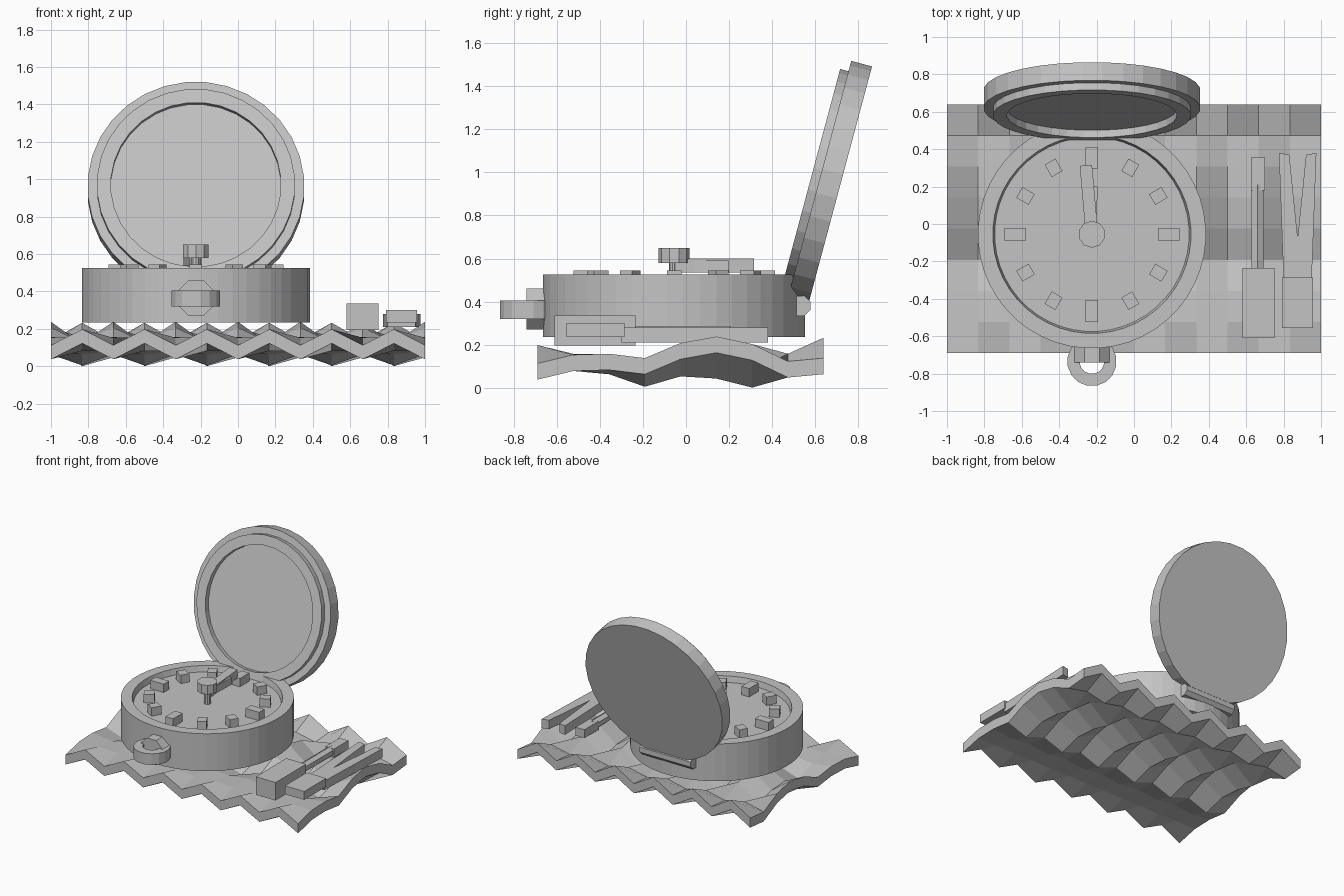
import bpy, bmesh
from math import cos, sin, pi, radians
from mathutils import Matrix, Vector

cube = bpy.data.objects.get("Cube")
if cube:
    bpy.data.objects.remove(cube, do_unlink=True)

GREY = (0.55, 0.55, 0.55, 1)
grey = bpy.data.materials.new("plain_grey")
grey.use_nodes = True
grey.diffuse_color = GREY
next(n for n in grey.node_tree.nodes if n.type == 'BSDF_PRINCIPLED').inputs["Base Color"].default_value = GREY


def finish(name, bm, matrix=None):
    if matrix:
        bm.transform(matrix)
    bmesh.ops.recalc_face_normals(bm, faces=bm.faces[:])
    mesh = bpy.data.meshes.new(name)
    bm.to_mesh(mesh)
    bm.free()
    mesh.materials.append(grey)
    obj = bpy.data.objects.new(name, mesh)
    bpy.context.collection.objects.link(obj)


def box(name, low, high, matrix=None):
    bm = bmesh.new()
    bmesh.ops.create_cube(bm, size=1)
    low, high = Vector(low), Vector(high)
    scale = Matrix.Diagonal(high - low)
    for v in bm.verts:
        v.co = (low + high) / 2 + scale @ v.co
    finish(name, bm, matrix)


def lathe(name, profile, sides, matrix, closed=False):
    """Turn (radius, height) points around z; open profiles get end caps."""
    bm = bmesh.new()
    rings = [[bm.verts.new((r * cos(2 * pi * (k + 0.5) / sides),
                            r * sin(2 * pi * (k + 0.5) / sides), z))
              for k in range(sides)] for r, z in profile]
    pairs = list(zip(rings, rings[1:]))
    if closed:
        pairs.append((rings[-1], rings[0]))
    else:
        bm.faces.new(rings[0])
        bm.faces.new(rings[-1])
    for a, b in pairs:
        for k in range(sides):
            n = (k + 1) % sides
            bm.faces.new((a[k], a[n], b[n], b[k]))
    finish(name, bm, matrix)


def prism(name, outline, bottom, top):
    bm = bmesh.new()
    lower, upper = ([bm.verts.new((x, y, z)) for x, y in outline] for z in (bottom, top))
    bm.faces.new(lower)
    bm.faces.new(upper)
    for k in range(len(outline)):
        bm.faces.new((lower[k - 1], lower[k], upper[k], upper[k - 1]))
    finish(name, bm)


# Rumpled cloth: alternating ridges along x, each with its own wave along y
COLS, ROWS, THICK = 12, 8, 0.075
even_wave = [-.045, -.005, 0, -.02, .05, .08, .045, -.035, -.02]
odd_wave = [.04, 0, -.02, -.078, -.03, -.04, -.082, 0, .075]
bm = bmesh.new()
layers = []
for lift in (-THICK / 2, THICK / 2):
    layers.append([[bm.verts.new((-1 + 2 * i / COLS, -0.69 + 1.33 * j / ROWS,
                                  0.12 + lift + (odd_wave if i % 2 else even_wave)[j]))
                    for j in range(ROWS + 1)] for i in range(COLS + 1)])
for g in layers:
    for i in range(COLS):
        for j in range(ROWS):
            bm.faces.new((g[i][j], g[i + 1][j], g[i + 1][j + 1], g[i][j + 1]))
low, high = layers
for i in range(COLS):
    for j in (0, ROWS):
        bm.faces.new((low[i][j], low[i + 1][j], high[i + 1][j], high[i][j]))
for j in range(ROWS):
    for i in (0, COLS):
        bm.faces.new((low[i][j], low[i][j + 1], high[i][j + 1], high[i][j]))
finish("cloth", bm)

# Watch case with raised rim and sunken dial
CX, CY = -0.225, -0.055
centre = Matrix.Translation((CX, CY, 0))
lathe("case", [(.61, .235), (.61, .525), (.53, .525), (.52, .48)], 48, centre)

# Hour marks, longer at the quarters
for h in range(12):
    half = .058 if h % 3 == 0 else .038
    box("hour_mark", (.41 - half, -.033, .47), (.41 + half, .033, .545),
        centre @ Matrix.Rotation(h * pi / 6, 4, 'Z'))

# Hands and hub
box("minute_hand", (-.033, 0, .535), (.033, .37, .6),
    centre @ Matrix.Rotation(radians(5), 4, 'Z'))
box("hour_hand", (-.022, 0, .535), (.022, .255, .59),
    centre @ Matrix.Rotation(radians(-2), 4, 'Z'))
lathe("hub", [(.025, .47), (.025, .58), (.072, .58), (.072, .65)], 10, centre)

# Crown and carrying ring at the front
lathe("crown", [(.103, 0), (.103, .1)], 8,
      Matrix.Translation((CX, -.64, .365)) @ Matrix.Rotation(pi / 2, 4, 'X'))
lathe("carrying_ring", [(.132, -.043), (.132, .043), (.066, .043), (.066, -.043)], 16,
      Matrix.Translation((CX, -.735, .363)), closed=True)

# Open lid leaning back, its inside rim facing the front
lid_pose = Matrix.Translation((CX, .715, .935)) @ Matrix.Rotation(radians(75), 4, 'X')
lathe("lid", [(.58, 0), (.58, .1), (.53, .1), (.53, .14), (.455, .14), (.455, .1)],
      32, lid_pose)
lathe("hinge", [(.05, -.22), (.05, .22)], 8,
      Matrix.Translation((CX, .532, .38)) @ Matrix.Rotation(pi / 2, 4, 'Y'))

# Screwdriver
box("screwdriver_handle", (.58, -.61, .195), (.75, -.235, .335))
lathe("screwdriver_shaft", [(.036, 0), (.036, .46)], 6,
      Matrix.Translation((.66, -.25, .25)) @ Matrix.Rotation(-pi / 2, 4, 'X'))
box("screwdriver_tip", (.625, .18, .215), (.7, .355, .28))

# Tweezers: joined block and two tapering arms
MID = .875
box("tweezer_grip", (MID - .083, -.555, .235), (MID + .083, -.285, .3))
for name, s in (("left_tweezer_arm", 1), ("right_tweezer_arm", -1)):
    outline = [(.1, .38), (.045, .37), (0, -.07), (0, -.3), (.075, -.3)]
    prism(name, [(MID + s * x, y) for x, y in outline], .21, .28)
